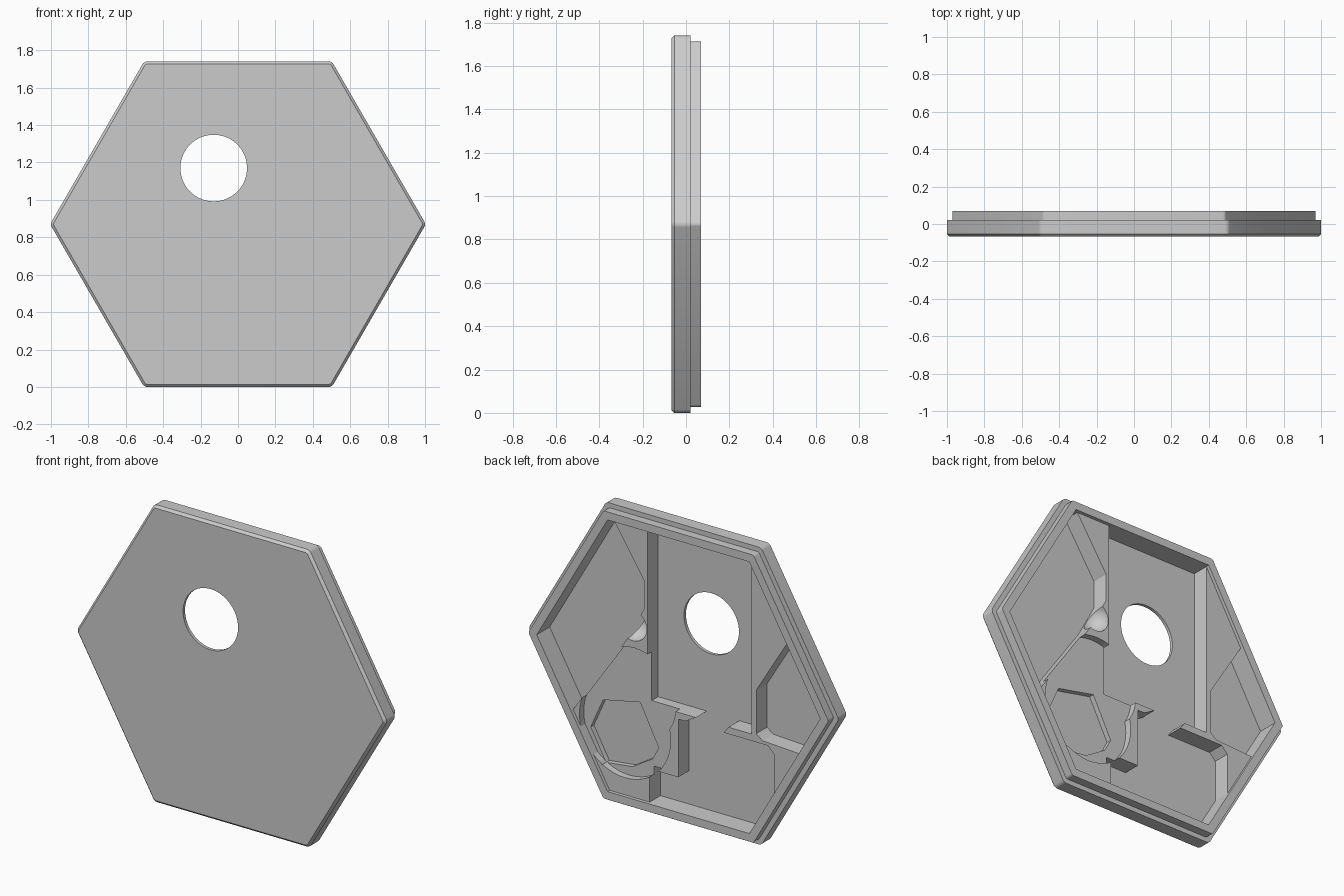
import bpy, bmesh, math
from mathutils import Vector

if "Cube" in bpy.data.objects:
    bpy.data.objects.remove(bpy.data.objects["Cube"], do_unlink=True)

CENTER_Z = 0.87

grey = bpy.data.materials.new("light_grey")
grey.use_nodes = True
grey.diffuse_color = (0.6, 0.6, 0.6, 1)
grey.node_tree.nodes["Principled BSDF"].inputs["Base Color"].default_value = (0.6, 0.6, 0.6, 1)


def ring(cx, cz, r, n, start=0.0):
    return [(cx + r * math.cos(start + math.tau * i / n),
             cz + r * math.sin(start + math.tau * i / n)) for i in range(n)]


def hexagon(r):
    return ring(0, CENTER_Z, r, 6)


def make_object(name, bm):
    bmesh.ops.recalc_face_normals(bm, faces=bm.faces)
    mesh = bpy.data.meshes.new(name)
    bm.to_mesh(mesh)
    bm.free()
    mesh.materials.append(grey)
    obj = bpy.data.objects.new(name, mesh)
    bpy.context.scene.collection.objects.link(obj)
    return obj


def prism(name, points, front, back, corner=0.0, chamfer=0.0):
    """Outline in x and z, extruded along y, with rounded corners and chamfered front."""
    bm = bmesh.new()
    face = bm.faces.new([bm.verts.new((x, front, z)) for x, z in points])
    out = bmesh.ops.extrude_face_region(bm, geom=[face])
    moved = [g for g in out["geom"] if isinstance(g, bmesh.types.BMVert)]
    bmesh.ops.translate(bm, verts=moved, vec=(0, back - front, 0))
    bmesh.ops.recalc_face_normals(bm, faces=bm.faces)
    if corner:
        edges = [e for e in bm.edges if abs(e.verts[0].co.y - e.verts[1].co.y) > 0.01]
        bmesh.ops.bevel(bm, geom=edges, offset=corner, segments=4, profile=0.5, affect="EDGES")
    if chamfer:
        edges = [e for e in bm.edges if all(abs(v.co.y - front) < 1e-4 for v in e.verts)]
        bmesh.ops.bevel(bm, geom=edges, offset=chamfer, segments=1, affect="EDGES")
    return make_object(name, bm)


def combine(target, tool, operation="DIFFERENCE"):
    mod = target.modifiers.new("combine", "BOOLEAN")
    mod.operation = operation
    mod.solver = "EXACT"
    mod.object = tool
    graph = bpy.context.evaluated_depsgraph_get()
    graph.update()
    result = bpy.data.meshes.new_from_object(target.evaluated_get(graph))
    target.modifiers.clear()
    target.data = result
    bpy.data.objects.remove(tool, do_unlink=True)


# Outer shell: chamfered plate, stepped lip, cavity and round window
shell = prism("outer_shell", hexagon(1.0046), -0.068, 0.021, corner=0.017, chamfer=0.014)
combine(shell, prism("lip", hexagon(0.972), -0.03, 0.07, corner=0.01), "UNION")
combine(shell, prism("cavity", hexagon(0.918), -0.05, 0.2))
combine(shell, prism("window", ring(-0.13, 1.17, 0.178, 64), -0.2, 0.2))

# Raised filler inside the lip, cut by the pockets
filler = prism("pocketed_filler", hexagon(0.93), -0.056, 0.05)

# Middle bay joined to the lower bay through a slanted gap
bays = [(0.215, 1.8), (0.215, 0.65), (-0.1, 0.65), (-0.03, 0.61), (0.015, 0.61),
        (0.015, 0.27), (0.2, 0.27), (0.2, -0.1), (-0.605, -0.1), (-0.605, 0.57),
        (-0.565, 0.61), (-0.28, 0.61), (-0.31, 0.65), (-0.46, 0.65), (-0.46, 1.8)]
right_pocket = [(-0.75, 1.34), (-0.49, 0.915), (-0.49, 0.66), (-0.53, 0.63),
                (-1.1, 0.6), (-1.1, 1.34)]
left_pocket = [(0.47, 1.72), (0.235, 1.36), (0.235, 1.2), (0.34, 1.0),
               (0.7, 0.48), (1.1, 0.48), (1.1, 1.72)]
for outline in (bays, right_pocket, left_pocket):
    combine(filler, prism("pocket_cutter", outline, -0.2, 0.2))

# Shallow overlapping round pockets with a deeper angular recess
combine(filler, prism("round_cutter", ring(0.3, 0.68, 0.27, 48), 0.01, 0.2))
combine(filler, prism("round_cutter", ring(0.36, 0.47, 0.295, 48), 0.01, 0.21))
recess = [(0.29, 0.62), (0.17, 0.385), (0.21, 0.31), (0.34, 0.23), (0.51, 0.21),
          (0.61, 0.39), (0.53, 0.57)]
combine(filler, prism("recess_cutter", recess, -0.02, 0.22))

# Spherical dent beside the left pocket
bm = bmesh.new()
bmesh.ops.create_uvsphere(bm, u_segments=32, v_segments=16, radius=0.09)
bmesh.ops.translate(bm, verts=bm.verts, vec=Vector((0.31, 0.048, 1.08)))
combine(filler, make_object("dent_cutter", bm))

# Smooth the curved walls while keeping edges sharp
for obj in bpy.context.selected_objects:
    obj.select_set(False)
for obj in (shell, filler):
    obj.select_set(True)
bpy.context.view_layer.objects.active = shell
bpy.ops.object.shade_smooth_by_angle(angle=math.radians(30))
